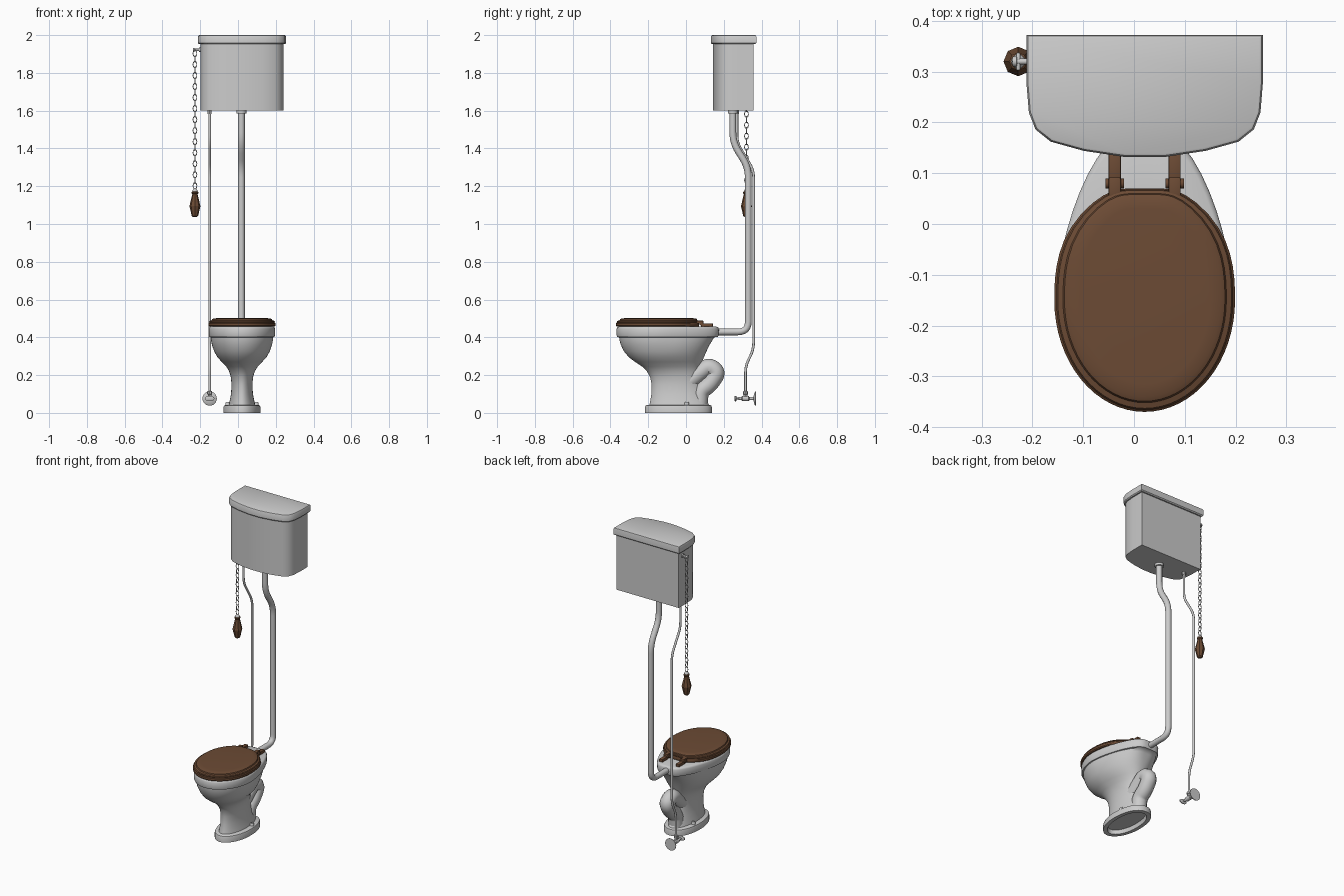
import bpy, bmesh, math
from mathutils import Vector, Matrix

if "Cube" in bpy.data.objects:
    bpy.data.objects.remove(bpy.data.objects["Cube"])

CX = 0.021  # centre line of bowl and cistern
wood = bpy.data.materials.new("wood")
wood.diffuse_color = (0.15, 0.07, 0.035, 1)
wood.use_nodes = True
wood.node_tree.nodes["Principled BSDF"].inputs["Base Color"].default_value = wood.diffuse_color


def finish(ob, mat=None, angle=35):
    if mat:
        ob.data.materials.append(mat)
    if angle:
        bpy.ops.object.select_all(action='DESELECT')
        ob.select_set(True)
        bpy.context.view_layer.objects.active = ob
        bpy.ops.object.shade_smooth_by_angle(angle=math.radians(angle))
    return ob


def loft(name, rings, mat=None, angle=35, closed=False):
    """Skin a stack of equal rings; cap both ends, or join last to first."""
    bm = bmesh.new()
    vs = [[bm.verts.new(p) for p in r] for r in rings]
    n = len(vs[0])
    pairs = list(zip(vs, vs[1:])) + ([(vs[-1], vs[0])] if closed else [])
    for a, b in pairs:
        for i in range(n):
            j = (i + 1) % n
            bm.faces.new((a[i], a[j], b[j], b[i]))
    if not closed:
        bm.faces.new(vs[0])
        bm.faces.new(vs[-1])
    bmesh.ops.recalc_face_normals(bm, faces=bm.faces)
    me = bpy.data.meshes.new(name)
    bm.to_mesh(me)
    bm.free()
    ob = bpy.data.objects.new(name, me)
    bpy.context.collection.objects.link(ob)
    return finish(ob, mat, angle)


def egg(z, yf, yb, yw, hw, k=1, n=2, p=1.5, N=64):
    """Oval front half, squarer tapered back half."""
    out = []
    for i in range(N):
        a = math.tau * i / N
        c, s = math.cos(a), math.sin(a)
        if s > 0:
            r = (abs(c) ** n + s ** n) ** (-1 / n)
            out.append((CX + hw * r * c * (1 - (1 - k) * (r * s) ** p), yw + (yb - yw) * r * s, z))
        else:
            out.append((CX + hw * c, yw + (yw - yf) * s, z))
    return out


def lathe(name, prof, origin, axis='Z', n=20, mat=None, angle=35):
    """Revolve (radius, distance) pairs about an axis through origin."""
    rot = Vector((0, 0, 1)).rotation_difference(
        Vector({'X': (1, 0, 0), 'Y': (0, 1, 0), 'Z': (0, 0, 1)}[axis])).to_matrix()
    o = Vector(origin)
    return loft(name, [[o + rot @ Vector((r * math.cos(math.tau * i / n), r * math.sin(math.tau * i / n), d))
                        for i in range(n)] for r, d in prof], mat, angle)


def box(name, lo, hi, mat=None, bevel=0.003):
    lo, hi = Vector(lo), Vector(hi)
    bm = bmesh.new()
    d = hi - lo
    bmesh.ops.create_cube(bm, size=1, matrix=Matrix.Translation((lo + hi) / 2) @ Matrix.Diagonal((*d, 1)))
    bmesh.ops.bevel(bm, geom=bm.edges[:], offset=bevel, segments=2, affect='EDGES', profile=0.5)
    me = bpy.data.meshes.new(name)
    bm.to_mesh(me)
    bm.free()
    ob = bpy.data.objects.new(name, me)
    bpy.context.collection.objects.link(ob)
    return finish(ob, mat)


def pipe(name, x, yz, r, fillet):
    """Round pipe in a plane of constant x with rounded bends."""
    P = [Vector((x, y, z)) for y, z in yz]
    pts = [P[0]]
    for a, b, c in zip(P, P[1:], P[2:]):
        f = min(fillet, (a - b).length * .48, (c - b).length * .48)
        s, e = b + (a - b).normalized() * f, b + (c - b).normalized() * f
        pts += [s * (1 - t) ** 2 + b * 2 * t * (1 - t) + e * t * t for t in [i / 6 for i in range(7)]]
    pts.append(P[-1])
    cu = bpy.data.curves.new(name, 'CURVE')
    cu.dimensions = '3D'
    cu.bevel_depth, cu.bevel_resolution, cu.use_fill_caps = r, 4, True
    sp = cu.splines.new('POLY')
    sp.points.add(len(pts) - 1)
    for q, v in zip(sp.points, pts):
        q.co = (*v, 1)
    ob = bpy.data.objects.new(name, cu)
    bpy.context.collection.objects.link(ob)
    bpy.ops.object.select_all(action='DESELECT')
    ob.select_set(True)
    bpy.context.view_layer.objects.active = ob
    bpy.ops.object.convert(target='MESH')
    return finish(bpy.context.view_layer.objects.active)


# Cistern body and lid: straight back, bowed front
D = [(.233, .372), (.233, .28), (.228, .22), (.215, .187), (.185, .163), (.12, .145), (.04, .133)]


def tank(z, hw, yf, yb):
    half = [(x / .233 * hw, yf + (y - .133) / .239 * (yb - yf)) for x, y in D]
    return [(CX + x, y, z) for x, y in half] + [(CX - x, y, z) for x, y in reversed(half)]


loft("cistern", [tank(1.6, .220, .142, .358), tank(1.955, .220, .142, .358)])
loft("cistern_lid", [tank(1.952, .228, .137, .366), tank(1.958, .233, .132, .372),
                     tank(1.992, .233, .132, .372), tank(1.998, .230, .135, .370), tank(2.0, .226, .139, .366)])

# Foot: oval ring, open underneath
F = dict(yw=-.04, n=2.2)
loft("foot", [egg(.025, -.185, .105, hw=.07, **F), egg(0, -.19, .11, hw=.075, **F),
              egg(0, -.217, .137, hw=.098, **F), egg(.03, -.217, .137, hw=.098, **F),
              egg(.038, -.214, .134, hw=.095, **F), egg(.043, -.205, .125, hw=.087, **F)])

# Pedestal flowing into bowl, rim and hollow basin
loft("bowl", [egg(*s) for s in [
    (.035, -.195, .125, -.04, .071), (.06, -.19, .112, -.04, .066), (.10, -.183, .09, -.05, .058),
    (.15, -.182, .075, -.06, .055), (.19, -.190, .07, -.07, .059), (.22, -.207, .07, -.085, .068),
    (.245, -.232, .075, -.10, .083), (.27, -.270, .085, -.115, .107), (.295, -.303, .095, -.125, .130, .95, 2.1),
    (.325, -.328, .108, -.13, .147, .88, 2.3), (.36, -.345, .125, -.135, .159, .75, 2.8),
    (.385, -.352, .14, -.14, .164, .65, 3.3), (.40, -.354, .15, -.14, .165, .58, 4),
    (.402, -.364, .168, -.14, .172, .53, 4.5), (.41, -.367, .172, -.14, .175, .53, 4.5),
    (.445, -.367, .174, -.14, .175, .53, 4.5), (.453, -.363, .170, -.14, .172, .53, 4.5),
    (.457, -.355, .160, -.14, .165, .53, 4.5), (.455, -.305, .02, -.14, .118),
    (.44, -.30, .015, -.14, .113), (.36, -.29, .005, -.14, .108), (.28, -.22, -.03, -.12, .06),
    (.25, -.16, -.06, -.11, .03)]], angle=50)

# Curled trap behind the pedestal
pipe("trap", CX, [(-.04, .12), (.04, .185), (.12, .25), (.168, .215), (.125, .15), (.075, .115), (.07, .04)], .045, .06)

# Foot bolts
for side, x in (("left", -.055), ("right", .097)):
    lathe("bolt_" + side, [(.012, .035), (.012, .052), (.008, .058)], (x, .004, 0), n=12)

# Seat ring and lid
S = dict(yw=-.15, k=.52, n=5, p=2.5)
loft("seat", [egg(.457, -.366, .068, hw=.173, **S), egg(.462, -.37, .07, hw=.178, **S),
              egg(.474, -.37, .07, hw=.178, **S), egg(.478, -.366, .068, hw=.174, **S),
              egg(.478, -.29, .0, hw=.105, yw=-.15), egg(.457, -.29, .0, hw=.105, yw=-.15)],
     wood, closed=True)
loft("seat_lid", [egg(.479, -.364, .066, hw=.172, **S), egg(.482, -.366, .068, hw=.174, **S),
                  egg(.487, -.363, .066, hw=.171, **S), egg(.490, -.352, .06, hw=.161, **S),
                  egg(.496, -.349, .058, hw=.158, **S), egg(.500, -.340, .052, hw=.150, **S),
                  egg(.502, -.315, .03, hw=.128, **S)], wood)

# Hinges
for side, s in (("left", -1), ("right", 1)):
    x = CX + .059 * s
    box("hinge_strap_" + side, (x - .012, .045, .472), (x + .012, .092, .488), wood)
    lathe("hinge_barrel_" + side, [(.010, -.018), (.010, .018)], (x, .08, .473), 'X', 12, wood)
    box("hinge_plate_" + side, (x - .012, .08, .455), (x + .012, .142, .474), wood)

# Flush pipe and supply pipe
pipe("flush_pipe", .018, [(.248, 1.61), (.248, 1.43), (.33, 1.30), (.33, .429), (.15, .429)], .018, .055)
lathe("flush_nut", [(.026, 1.585), (.026, 1.602)], (.018, .248, 0))
SX = -.15
pipe("supply_pipe", SX, [(.27, 1.61), (.27, 1.43), (.358, 1.285), (.358, .335), (.315, .25), (.315, .08)], .007, .04)
lathe("supply_nut", [(.011, 1.582), (.011, 1.602)], (SX, .27, 0), n=8)

# Stop valve on wall flange
lathe("wall_flange", [(.038, .371), (.038, .367), (.030, .362), (.012, .358)], (SX, 0, .076), 'Y', 24)
lathe("valve_stem", [(.009, .36), (.009, .335), (.014, .332), (.014, .298), (.009, .294), (.009, .28),
                     (.005, .278), (.005, .258)], (SX, 0, .076), 'Y', 16)
lathe("valve_neck", [(.010, .076), (.010, .098), (.013, .099), (.013, .114), (.008, .116)], (SX, .315, 0), n=8)
handle = lathe("valve_handle", [(.010, .256), (.018, .259), (.018, .265), (.010, .268)], (0, 0, 0), 'Y', 16)
handle.scale = (1.4, 1, .8)
handle.location = (SX, 0, .076)

# Chain lever
KX, KY = -.228, .32
lathe("lever_arm", [(.012, -.198), (.012, -.206), (.006, -.207), (.006, -.23), (.010, -.231), (.010, -.239)],
      (0, KY, 1.922), 'X', 12)
box("lever_hook", (KX - .004, KY - .018, 1.914), (KX + .004, KY + .018, 1.926))

# Chain: oval links, alternately turned
link = bpy.data.meshes.new("chain_link")
N, M = 12, 6
ring = [[((.010 + .0024 * math.cos(v)) * math.cos(u), .0024 * math.sin(v),
          (.017 + .0024 * math.cos(v)) * math.sin(u))
         for v in [math.tau * j / M for j in range(M)]] for u in [math.tau * i / N for i in range(N)]]
first = loft("chain_link_0", ring, closed=True)
count = 25
for i in range(count):
    ob = first if i == 0 else bpy.data.objects.new("chain_link_%d" % i, first.data)
    if i:
        bpy.context.collection.objects.link(ob)
    ob.location = (KX, KY, 1.903 - i * .0292)
    ob.rotation_euler.z = math.pi / 2 * (i % 2)

# Faceted wooden pull with metal cap
lathe("pull", [(.010, 1.037), (.017, 1.043), (.029, 1.095), (.014, 1.158), (.018, 1.163), (.018, 1.170), (.011, 1.174)],
      (KX, KY, 0), n=8, mat=wood, angle=0)
lathe("pull_cap", [(.014, 1.172), (.012, 1.180), (.005, 1.187)], (KX, KY, 0), n=12)
